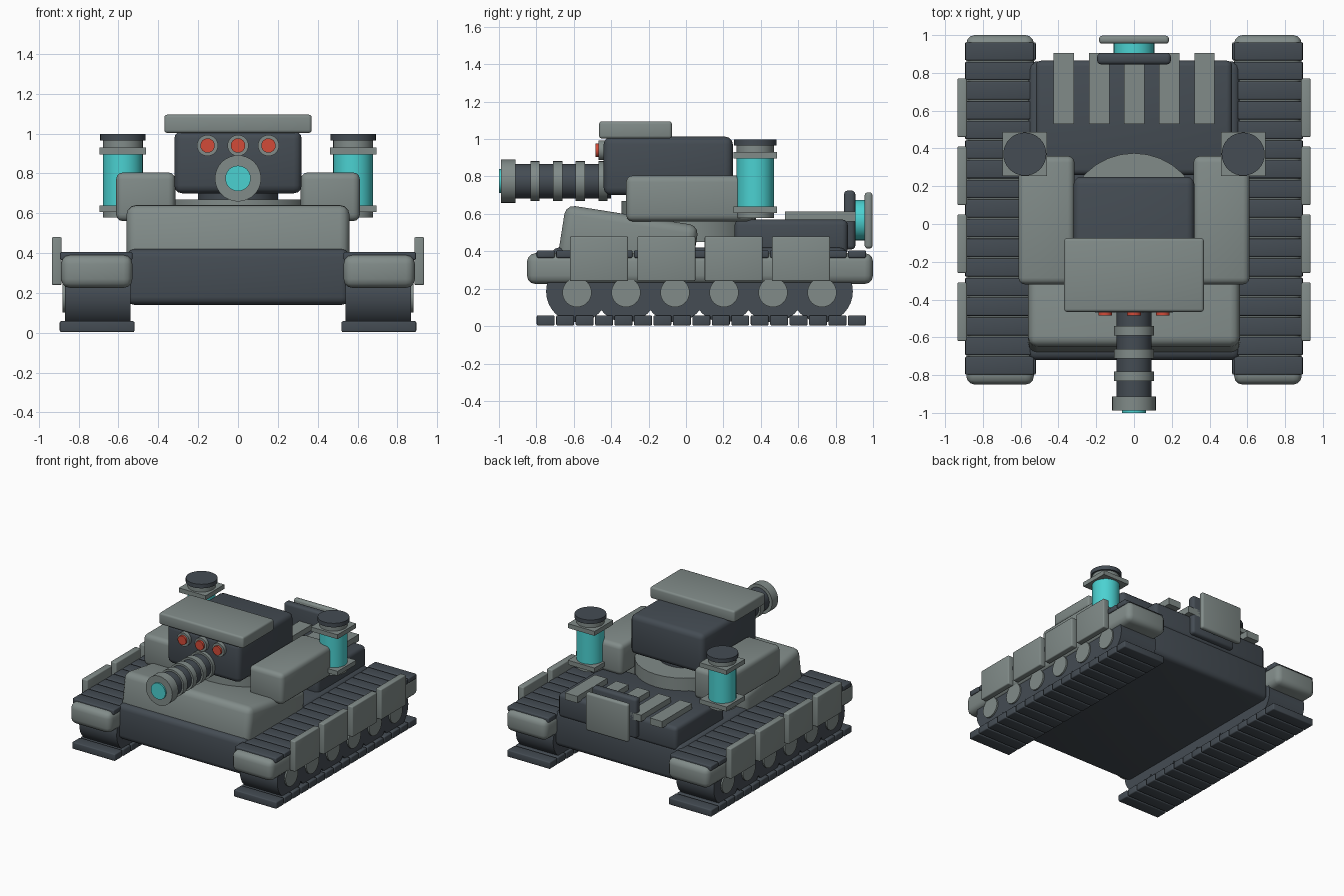
import bpy, bmesh, math
from mathutils import Matrix, Vector

if "Cube" in bpy.data.objects:
    bpy.data.objects.remove(bpy.data.objects["Cube"])


def material(name, rgb):
    m = bpy.data.materials.new(name)
    m.use_nodes = True
    m.diffuse_color = (*rgb, 1)
    m.node_tree.nodes["Principled BSDF"].inputs["Base Color"].default_value = (*rgb, 1)
    return m


GREY = material("armour grey", (0.22, 0.26, 0.25))
DARK = material("dark steel", (0.058, 0.072, 0.087))
CYAN = material("glowing cyan", (0.07, 0.64, 0.64))
RED = material("lamp red", (0.65, 0.07, 0.04))


def finish(name, bm, mat, bevel, mirror, count, step):
    """Bevel sharp edges, make the object, repeat it along y and mirror it in x."""
    if bevel:
        edges = [e for e in bm.edges if e.calc_face_angle(0) > 1]
        bmesh.ops.bevel(bm, geom=edges, offset=bevel, segments=3, profile=0.5, affect='EDGES')
    me = bpy.data.meshes.new(name)
    bm.to_mesh(me)
    bm.free()
    me.materials.append(mat)
    ob = bpy.data.objects.new(name, me)
    bpy.context.collection.objects.link(ob)
    bpy.ops.object.select_all(action='DESELECT')
    ob.select_set(True)
    bpy.context.view_layer.objects.active = ob
    bpy.ops.object.shade_smooth_by_angle(angle=math.radians(38))
    if count > 1:
        a = ob.modifiers.new("repeat", 'ARRAY')
        a.count = count
        a.use_relative_offset = False
        a.use_constant_offset = True
        a.constant_offset_displace = step
    if mirror:
        ob.modifiers.new("mirror", 'MIRROR')
    return ob


def box(name, mat, x, y, z, bevel=0.0, mirror=False, count=1, step=(0, 0, 0), tilt=0):
    """Box given by its extent on each axis, optionally tilted about x."""
    lo, hi = (Vector(v) for v in zip(x, y, z))
    bm = bmesh.new()
    bmesh.ops.create_cube(bm, size=1)
    place = (Matrix.Translation((lo + hi) / 2) @ Matrix.Rotation(math.radians(tilt), 4, 'X')
             @ Matrix.Diagonal((*(hi - lo), 1)))
    bm.transform(place)
    return finish(name, bm, mat, bevel, mirror, count, step)


def cyl(name, mat, axis, r, span, centre, bevel=0.0, mirror=False, count=1, step=(0, 0, 0)):
    """Cylinder along an axis; centre holds the other two coordinates in order."""
    bm = bmesh.new()
    bmesh.ops.create_cone(bm, cap_ends=True, segments=32, radius1=r, radius2=r,
                          depth=span[1] - span[0])
    turn = {'X': Matrix.Rotation(math.pi / 2, 4, 'Y'),
            'Y': Matrix.Rotation(math.pi / 2, 4, 'X'),
            'Z': Matrix.Identity(4)}[axis]
    pos = list(centre)
    pos.insert('XYZ'.index(axis), sum(span) / 2)
    bm.transform(Matrix.Translation(pos) @ turn)
    return finish(name, bm, mat, bevel, mirror, count, step)


# Hull
box("lower_hull", DARK, (-0.56, 0.56), (-0.72, 0.86), (0.14, 0.42), 0.04)
box("sloped_front_armour", GREY, (-0.56, 0.56), (-0.67, 0.05), (0.295, 0.595), 0.05, tilt=-9)
box("engine_deck", DARK, (-0.52, 0.52), (0.26, 0.865), (0.38, 0.57), 0.03)
box("deck_slats", GREY, (-0.425, -0.317), (0.53, 0.905), (0.56, 0.613),
    count=5, step=(0.186, 0, 0))

# Rear panel
box("rear_mount", DARK, (-0.195, 0.195), (0.845, 0.905), (0.41, 0.725), 0.02)
cyl("rear_glow", CYAN, 'Y', 0.108, (0.9, 0.96), (0, 0.567))
box("rear_plate", GREY, (-0.185, 0.185), (0.955, 0.997), (0.415, 0.715), 0.016)

# Running gear
PITCH = (0, 0.104, 0)
WHEEL = (0, 0.262, 0)
box("track_guard", GREY, (0.53, 0.888), (-0.85, 1.0), (0.225, 0.39), 0.045, True)
box("upper_track_links", DARK, (0.53, 0.893), (-0.798, -0.702), (0.365, 0.405), 0.008,
    True, 17, PITCH)
box("lower_track_links", DARK, (0.52, 0.895), (-0.798, -0.702), (0.003, 0.058), 0.008,
    True, 17, PITCH)
cyl("road_wheels", DARK, 'X', 0.165, (0.54, 0.868), (-0.583, 0.185), 0, True, 6, WHEEL)
cyl("wheel_hubs", GREY, 'X', 0.078, (0.8, 0.88), (-0.583, 0.18), 0, True, 6, WHEEL)
box("side_skirts", GREY, (0.885, 0.935), (-0.62, -0.31), (0.24, 0.48), 0.008,
    True, 4, (0, 0.36, 0))

# Turret
cyl("turret_ring", GREY, 'Z', 0.36, (0.45, 0.67), (0, 0.015))
cyl("turret_neck", DARK, 'Z', 0.2, (0.65, 0.72), (0, 0))
box("shoulder_pods", GREY, (0.315, 0.612), (-0.32, 0.36), (0.56, 0.805), 0.035, True)
box("turret_head", DARK, (-0.32, 0.32), (-0.44, 0.25), (0.7, 1.013), 0.04)
box("brow_plate", GREY, (-0.37, 0.37), (-0.465, -0.075), (1.003, 1.095), 0.015)

# Lamps
SPACING = (0.153, 0, 0)
cyl("lamp_rims", GREY, 'Y', 0.053, (-0.468, -0.42), (-0.153, 0.94), count=3, step=SPACING)
cyl("lamps", RED, 'Y', 0.036, (-0.485, -0.45), (-0.153, 0.94), count=3, step=SPACING)

# Cannon
AIM = (0, 0.775)
cyl("barrel", DARK, 'Y', 0.092, (-0.93, -0.4), AIM)
cyl("barrel_rings", GREY, 'Y', 0.107, (-0.832, -0.782), AIM, count=4, step=(0, 0.121, 0))
cyl("muzzle", GREY, 'Y', 0.116, (-0.988, -0.912), AIM)
cyl("muzzle_glow", CYAN, 'Y', 0.064, (-1.0, -0.97), AIM)

# Energy canisters
SPOT = (0.578, 0.37)
cyl("canister_foot", GREY, 'Z', 0.1, (0.578, 0.61), SPOT, mirror=True)
cyl("canister_core", CYAN, 'Z', 0.1, (0.63, 0.9), SPOT, mirror=True)
cyl("canister_collar", GREY, 'Z', 0.1, (0.92, 0.97), SPOT, mirror=True)
cyl("canister_cap", DARK, 'Z', 0.114, (0.966, 0.998), SPOT, mirror=True)
for label, z in (("lower", (0.605, 0.64)), ("upper", (0.895, 0.93))):
    box(f"canister_{label}_plate", GREY, (0.461, 0.695), (0.253, 0.487), z, mirror=True)
